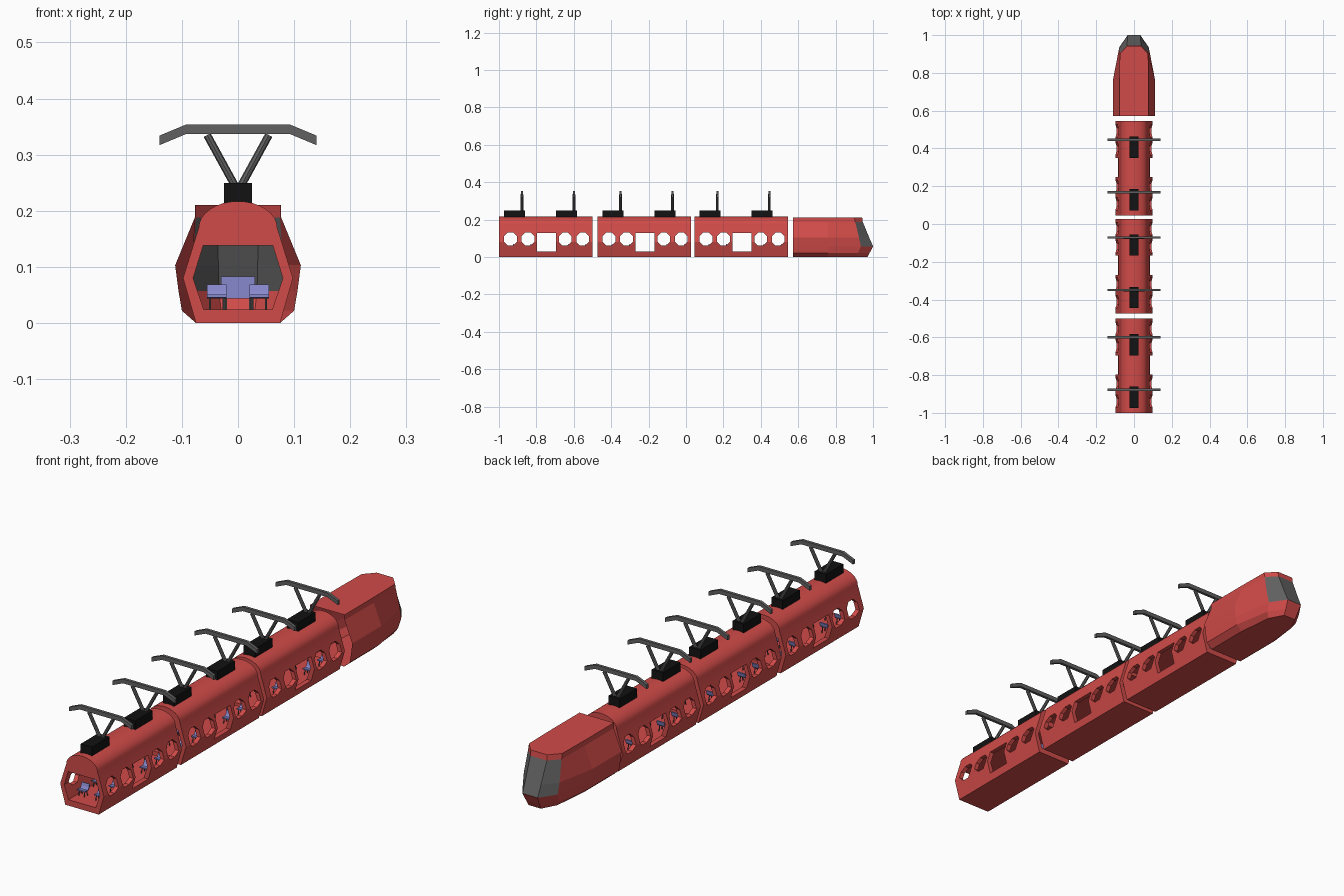
import bpy, bmesh, math
from mathutils import Vector

if "Cube" in bpy.data.objects:
    bpy.data.objects.remove(bpy.data.objects["Cube"])


def material(name, rgb):
    m = bpy.data.materials.new(name)
    m.diffuse_color = (*rgb, 1)
    m.use_nodes = True
    m.node_tree.nodes["Principled BSDF"].inputs["Base Color"].default_value = m.diffuse_color
    return m


RED = material("red paint", (0.63, 0.07, 0.065))
GREY = material("dark grey", (0.12, 0.12, 0.12))
BLACK = material("black", (0.006, 0.006, 0.006))
BLUE = material("seat blue", (0.25, 0.25, 0.62))


def add(name, mesh, loc=(0, 0, 0)):
    ob = bpy.data.objects.new(name, mesh)
    ob.location = loc
    bpy.context.collection.objects.link(ob)
    return ob


def to_mesh(bm, name, *mats):
    bmesh.ops.recalc_face_normals(bm, faces=bm.faces[:])
    me = bpy.data.meshes.new(name)
    bm.to_mesh(me)
    bm.free()
    for m in mats:
        me.materials.append(m)
    return me


def prism(bm, pts, axis, a, b):
    """Extrude a 2D outline (other axis, z) along x or y from a to b."""
    place = (lambda p, t: (t, p[0], p[1])) if axis == 'X' else (lambda p, t: (p[0], t, p[1]))
    f = bm.faces.new([bm.verts.new(place(p, a)) for p in pts])
    ext = bmesh.ops.extrude_face_region(bm, geom=[f])
    d = Vector(place((0, 0), b - a))
    bmesh.ops.translate(bm, vec=d, verts=[g for g in ext['geom'] if isinstance(g, bmesh.types.BMVert)])


def rod(bm, p, q, r, n=8):
    p, q = Vector(p), Vector(q)
    res = bmesh.ops.create_cone(bm, cap_ends=True, segments=n, radius1=r, radius2=r, depth=(q - p).length)
    rot = Vector((0, 0, 1)).rotation_difference(q - p).to_matrix()
    bmesh.ops.rotate(bm, matrix=rot, verts=res['verts'])
    bmesh.ops.translate(bm, vec=(p + q) / 2, verts=res['verts'])


def mirrored(half):
    return half + [(-x, z) for x, z in reversed(half) if x > 1e-6]


def smooth(ob, deg):
    bpy.ops.object.select_all(action='DESELECT')
    ob.select_set(True)
    bpy.context.view_layer.objects.active = ob
    bpy.ops.object.shade_smooth_by_angle(angle=math.radians(deg))


L = 0.5
WINDOWS = (0.0615, 0.155, 0.354, 0.4475)

# wagon body: arched prism, hollowed lengthwise, windows and door cut across
arch = [(0.07 * math.cos(t), 0.17 + 0.047 * math.sin(t)) for t in [i * math.pi / 16 for i in range(8)]]
bm = bmesh.new()
prism(bm, mirrored([(0.075, 0), (0.098, 0.08)] + arch + [(0, 0.217)]), 'Y', 0, L)
body = add("wagon_body", to_mesh(bm, "wagon_body", RED))

bm = bmesh.new()
prism(bm, mirrored([(0.061, 0.024), (0.08, 0.08), (0.062, 0.138)]), 'Y', -0.1, L + 0.1)
tunnel = add("tunnel_cutter", to_mesh(bm, "tunnel_cutter", RED))

bm = bmesh.new()
h, c = 0.034, 0.015
for y in WINDOWS:
    prism(bm, [(y + a, 0.096 + b) for a, b in
               [(-h, -c), (-c, -h), (c, -h), (h, -c), (h, c), (c, h), (-c, h), (-h, c)]], 'X', -0.2, 0.2)
prism(bm, [(0.203, 0.03), (0.305, 0.03), (0.305, 0.128), (0.203, 0.128)], 'X', -0.2, 0.2)
openings = add("opening_cutter", to_mesh(bm, "opening_cutter", RED))

for cutter in (tunnel, openings):
    cutter.hide_render = True
    mod = body.modifiers.new("cut", 'BOOLEAN')
    mod.operation, mod.solver, mod.object = 'DIFFERENCE', 'EXACT', cutter
dg = bpy.context.evaluated_depsgraph_get()
body_mesh = bpy.data.meshes.new_from_object(body.evaluated_get(dg))
body_mesh.name = "wagon_body"
for ob in (body, tunnel, openings):
    bpy.data.objects.remove(ob)

# seat: curved shell of pan and back
inner = [(-0.014, 0.0505), (0.004, 0.048), (0.009, 0.051), (0.012, 0.057), (0.015, 0.069)]
outer = [(0.019, 0.068), (0.016, 0.055), (0.012, 0.048), (0.005, 0.044), (-0.014, 0.0455)]
bm = bmesh.new()
prism(bm, inner + outer, 'X', -0.0175, 0.0175)
seat_mesh = to_mesh(bm, "seat", BLUE)

# seat legs
bm = bmesh.new()
for x in (-0.012, 0.012):
    for y in (-0.009, 0.009):
        rod(bm, (x, y * 1.2, 0.023), (x, y * 0.6, 0.047), 0.0018, 6)
legs_mesh = to_mesh(bm, "seat_legs", GREY)

# roof box
bm = bmesh.new()
prism(bm, [(-0.025, 0.205), (0.025, 0.205), (0.025, 0.25), (-0.025, 0.25)], 'Y', -0.056, 0.056)
box_mesh = to_mesh(bm, "roof_box", BLACK)

# pantograph: V arms and a bent contact bar
bm = bmesh.new()
for s in (-1, 1):
    rod(bm, (s * 0.004, 0, 0.242), (s * 0.055, 0, 0.335), 0.007)
prism(bm, [(-0.14, 0.317), (-0.092, 0.337), (0.092, 0.337), (0.14, 0.317),
           (0.14, 0.334), (0.092, 0.354), (-0.092, 0.354), (-0.14, 0.334)], 'Y', -0.006, 0.006)
panto_mesh = to_mesh(bm, "pantograph", GREY)

# three identical wagons
for i, y0 in enumerate((-1.0, -0.473, 0.045)):
    ob = add(f"wagon_body_{i}", body_mesh, (0, y0, 0))
    if i == 0:
        smooth(ob, 20)
    for y in (0.083, 0.361):
        add("roof_box", box_mesh, (0, y0 + y, 0))
        add("pantograph", panto_mesh, (0, y0 + y + 0.04, 0))
    for y in WINDOWS:
        for x in (-0.038, 0.038):
            add("seat", seat_mesh, (x, y0 + y, 0))
            add("seat_legs", legs_mesh, (x, y0 + y, 0))

# locomotive shell: plan outlines stacked by height, open at the rear
levels = [
    (0.000, [(0.075, 0.573), (0.075, 0.76), (0.060, 0.91), (0.028, 0.970)]),
    (0.022, [(0.100, 0.573), (0.100, 0.76), (0.074, 0.92), (0.030, 0.982)]),
    (0.057, [(0.106, 0.573), (0.106, 0.76), (0.078, 0.935), (0.034, 1.000)]),
    (0.103, [(0.112, 0.573), (0.112, 0.76), (0.080, 0.925), (0.035, 0.980)]),
    (0.188, [(0.077, 0.573), (0.077, 0.76), (0.075, 0.905), (0.037, 0.945)]),
    (0.210, [(0.077, 0.573), (0.077, 0.76), (0.075, 0.900), (0.037, 0.942)]),
]
bm = bmesh.new()
rings = [[bm.verts.new((x, y, z)) for x, y in mirrored(half)] for z, half in levels]
for k in range(len(rings) - 1):
    for j in range(7):
        f = bm.faces.new((rings[k][j], rings[k][j + 1], rings[k + 1][j + 1], rings[k + 1][j]))
        # windscreen wraps the nose between belt and brow
        f.material_index = 1 if k in (2, 3) and j in (2, 3, 4) else 0
bm.faces.new(rings[0])
bm.faces.new(rings[-1])
add("locomotive_shell", to_mesh(bm, "locomotive_shell", RED, GREY))

# driver seat
bm = bmesh.new()
prism(bm, [(0.78, 0.044), (0.84, 0.044), (0.84, 0.052), (0.788, 0.052), (0.788, 0.083), (0.78, 0.083)],
      'X', -0.03, 0.03)
add("driver_seat", to_mesh(bm, "driver_seat", BLUE))
bm = bmesh.new()
for x in (-0.022, 0.022):
    for y in (0.79, 0.83):
        rod(bm, (x, y, 0), (x, y, 0.046), 0.003, 6)
add("driver_seat_legs", to_mesh(bm, "driver_seat_legs", GREY))
